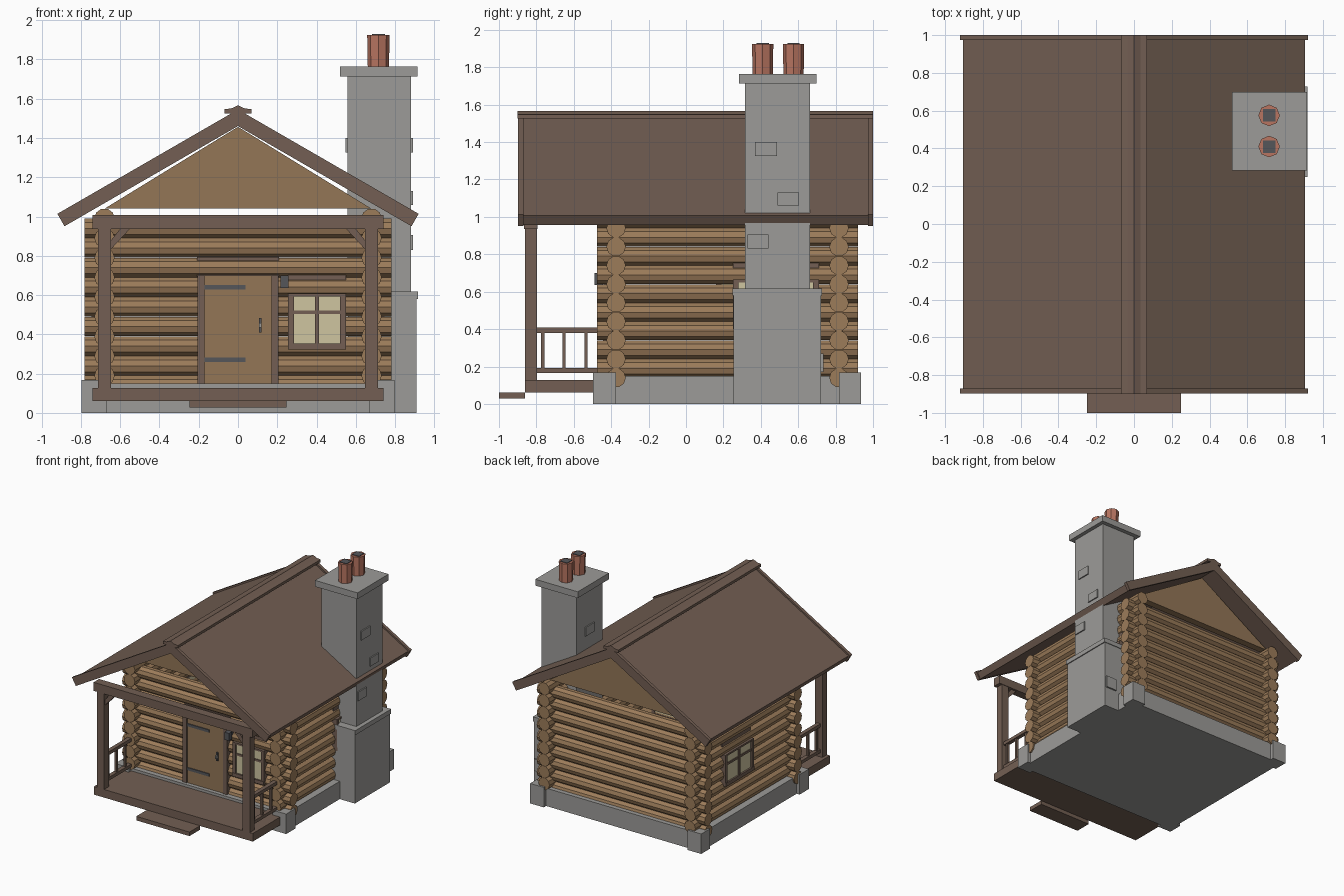
import bpy, bmesh, math
from mathutils import Matrix, Vector

cube = bpy.data.objects.get("Cube")
if cube:
    bpy.data.objects.remove(cube, do_unlink=True)


def material(name, hexcode):
    rgb = [int(hexcode[i:i + 2], 16) / 255 for i in (0, 2, 4)]
    lin = [((c + 0.055) / 1.055) ** 2.4 for c in rgb] + [1]
    m = bpy.data.materials.new(name)
    m.diffuse_color = lin
    m.use_nodes = True
    m.node_tree.nodes["Principled BSDF"].inputs["Base Color"].default_value = lin
    return m


LOG = material("log wood", "9c7c5a")
BOARD = material("board wood", "937656")
TIMBER = material("dark timber", "735f53")
STONE = material("grey stone", "9c9b98")
CLAY = material("clay", "b87561")
GLASS = material("window glass", "cfc5a0")
IRON = material("dark iron", "55565a")


def finish(name, bm, mat):
    bmesh.ops.recalc_face_normals(bm, faces=bm.faces)
    mesh = bpy.data.meshes.new(name)
    bm.to_mesh(mesh)
    bm.free()
    mesh.materials.append(mat)
    ob = bpy.data.objects.new(name, mesh)
    bpy.context.collection.objects.link(ob)
    return ob


def add_box(bm, x, y, z):
    """Add a box given as (min, max) pairs on each axis."""
    size = [b[1] - b[0] for b in (x, y, z)]
    mid = [(b[1] + b[0]) / 2 for b in (x, y, z)]
    bmesh.ops.create_cube(bm, size=1, matrix=Matrix.Translation(mid) @ Matrix.Diagonal((*size, 1)))


def boxes(name, mat, *specs):
    bm = bmesh.new()
    for s in specs:
        add_box(bm, *s)
    return finish(name, bm, mat)


def prism(name, mat, profile, y0, y1):
    """Extrude an xz outline along y."""
    bm = bmesh.new()
    face = bm.faces.new([bm.verts.new((x, y0, z)) for x, z in profile])
    out = bmesh.ops.extrude_face_region(bm, geom=[face])
    moved = [v for v in out["geom"] if isinstance(v, bmesh.types.BMVert)]
    bmesh.ops.translate(bm, verts=moved, vec=(0, y1 - y0, 0))
    return finish(name, bm, mat)


def flip(span):
    return (-span[1], -span[0])


WALL_X, FRONT_Y, BACK_Y, LOG_R = 0.68, -0.374, 0.818, 0.052

# Foundation with corner blocks
corners = [(sx, sy, (0, 0.168)) for sx in ((0.67, 0.797), (-0.797, -0.67))
           for sy in ((-0.497, -0.374), (0.818, 0.936))]
boxes("foundation", STONE, ((-0.77, 0.77), (-0.465, 0.905), (0, 0.15)))
boxes("foundation_corners", STONE, *corners)


# Log walls, side walls raised by half a log
def log_wall(name, start, end, top):
    bm = bmesh.new()
    start, end = Vector(start), Vector(end)
    axis = end - start
    turn = axis.to_track_quat('Z', 'Y').to_matrix().to_4x4()
    ring = Matrix.Rotation(math.pi / 2, 4, 'Z')
    for k in range(9):
        pos = (start + end) / 2 + Vector((0, 0, top - 0.1 * k))
        bmesh.ops.create_cone(bm, cap_ends=True, segments=10, radius1=LOG_R, radius2=LOG_R,
                              depth=axis.length, matrix=Matrix.Translation(pos) @ turn @ ring)
    return finish(name, bm, LOG)


log_wall("front_wall", (-0.782, FRONT_Y, 0), (0.782, FRONT_Y, 0), 0.94)
log_wall("back_wall", (-0.782, BACK_Y, 0), (0.782, BACK_Y, 0), 0.94)
log_wall("left_wall", (WALL_X, -0.475, 0), (WALL_X, 0.92, 0), 0.99)
log_wall("right_wall", (-WALL_X, -0.475, 0), (-WALL_X, 0.92, 0), 0.99)

# Gables
for label, y in (("front", FRONT_Y), ("back", BACK_Y)):
    prism(label + "_gable", BOARD, [(-0.68, 1.04), (0.68, 1.04), (0, 1.457)], y - 0.03, y + 0.03)


# Roof panels, bargeboards and ridge cap
def chevron(half, apex, thick):
    slope = math.tan(math.radians(30))
    dx, dz = thick * 0.5, thick * 0.866
    eave = apex - half * slope
    return [(0, apex), (half, eave), (half - dx, eave - dz), (0, apex - thick / 0.866),
            (dx - half, eave - dz), (-half, eave)]


prism("roof", TIMBER, chevron(0.905, 1.53, 0.058), -0.875, 0.98)
board = chevron(0.92, 1.545, 0.073)
prism("front_bargeboard", TIMBER, board, -0.897, -0.87)
prism("back_bargeboard", TIMBER, board, 0.973, 1.0)
prism("ridge_cap", TIMBER, [(-0.07, 1.525), (0.07, 1.525), (0.07, 1.547), (0.035, 1.55),
                            (0, 1.567), (-0.035, 1.55), (-0.07, 1.547)], -0.9, 1.0)

# Porch deck, step, posts, beam and braces
boxes("porch_deck", TIMBER, ((-0.74, 0.74), (-0.86, -0.46), (0.06, 0.128)))
boxes("step", TIMBER, ((-0.248, 0.248), (-1.0, -0.86), (0.028, 0.062)))
boxes("porch_beam", TIMBER, ((-0.74, 0.74), (-0.865, -0.793), (0.936, 1.008)))
brace = [(0.65, 0.875), (0.65, 0.83), (0.55, 0.938), (0.6, 0.938)]
for label, s in (("left", 1), ("right", -1)):
    def side(span):
        return span if s > 0 else flip(span)
    boxes(label + "_post", TIMBER, (side((0.646, 0.712)), (-0.86, -0.797), (0.128, 0.936)))
    prism(label + "_brace", TIMBER, [(s * x, z) for x, z in brace], -0.845, -0.812)
    rail = side((0.662, 0.696))
    baluster = side((0.67, 0.688))
    boxes(label + "_railing", TIMBER,
          (rail, (-0.8, -0.47), (0.38, 0.408)), (rail, (-0.8, -0.47), (0.165, 0.192)),
          *[(baluster, (y - 0.009, y + 0.009), (0.19, 0.382)) for y in (-0.765, -0.652, -0.535)])

# Door with frame, straps and handle
boxes("door", BOARD, ((-0.175, 0.175), (-0.432, -0.36), (0.15, 0.7)))
boxes("door_frame", TIMBER, ((-0.207, -0.17), (-0.44, -0.34), (0.15, 0.7)),
      ((0.17, 0.205), (-0.44, -0.34), (0.15, 0.7)),
      ((-0.21, 0.21), (-0.41, -0.34), (0.695, 0.795)))
boxes("door_straps", IRON, *[((-0.17, 0.037), (-0.439, -0.43), (z, z + 0.023)) for z in (0.258, 0.628)])
boxes("door_handle", IRON, ((0.106, 0.119), (-0.441, -0.43), (0.41, 0.482)))
boxes("door_knob", STONE, ((0.106, 0.119), (-0.46, -0.44), (0.435, 0.458)))

# Porch lamp
boxes("lamp", IRON, ((0.216, 0.258), (-0.49, -0.445), (0.637, 0.7)),
      ((0.23, 0.245), (-0.446, -0.4), (0.66, 0.68)))


# Windows, drawn facing the front and turned into place
def window(name, width, z0, z1, spot, angle):
    w, t, mid = width / 2, 0.03, (z0 + z1) / 2
    frame = [((-w - t, -w), (-0.066, 0.05), (z0 - t, z1 + 0.015)),
             ((w, w + t), (-0.066, 0.05), (z0 - t, z1 + 0.015)),
             ((-w - t, w + t), (-0.07, 0.05), (z0 - t, z0)),
             ((-w, w), (-0.064, 0.05), (z1, z1 + 0.015)),
             ((-w - t, w + t), (-0.035, 0.035), (z1 + 0.015, z1 + 0.107)),
             ((-0.01, 0.01), (-0.064, -0.05), (z0, z1)),
             ((-w, w), (-0.063, -0.05), (mid + 0.03, mid + 0.048))]
    for ob in (boxes(name + "_frame", TIMBER, *frame),
               boxes(name + "_glass", GLASS, ((-w, w), (-0.056, 0.045), (z0, z1)))):
        ob.data.transform(Matrix.Translation(spot) @ Matrix.Rotation(angle, 4, 'Z'))


window("front_window", 0.235, 0.353, 0.594, (0.403, FRONT_Y, 0), 0)
window("right_window", 0.32, 0.43, 0.65, (-WALL_X, 0.35, 0), -math.pi / 2)
window("left_window", 0.4, 0.43, 0.65, (WALL_X, 0.48, 0), math.pi / 2)

# Chimney with ledge, cap and proud stones
boxes("chimney_base", STONE, ((0.56, 0.91), (0.255, 0.722), (0, 0.58)))
boxes("chimney_ledge", STONE, ((0.56, 0.918), (0.249, 0.728), (0.58, 0.618)))
boxes("chimney_shaft", STONE, ((0.558, 0.882), (0.315, 0.663), (0.6, 1.715)))
boxes("chimney_cap", STONE, ((0.52, 0.915), (0.283, 0.698), (1.712, 1.765)))
outer = (0.87, 0.892)
boxes("proud_stones", STONE, (outer, (0.37, 0.487), (1.325, 1.4)), (outer, (0.49, 0.605), (1.06, 1.13)),
      (outer, (0.33, 0.44), (0.83, 0.905)), ((0.548, 0.57), (0.43, 0.55), (1.325, 1.4)),
      ((0.8, 0.9), (0.71, 0.736), (0.17, 0.27)))

# Chimney pots with dark flues
for i, y in enumerate((0.41, 0.575)):
    bm = bmesh.new()
    bmesh.ops.create_cone(bm, cap_ends=True, segments=8, radius1=0.054, radius2=0.057, depth=0.165,
                          matrix=Matrix.Translation((0.715, y, 1.8425)))
    finish("chimney_pot_%d" % (i + 1), bm, CLAY)
    boxes("flue_%d" % (i + 1), IRON, ((0.682, 0.748), (y - 0.033, y + 0.033), (1.9, 1.93)))
